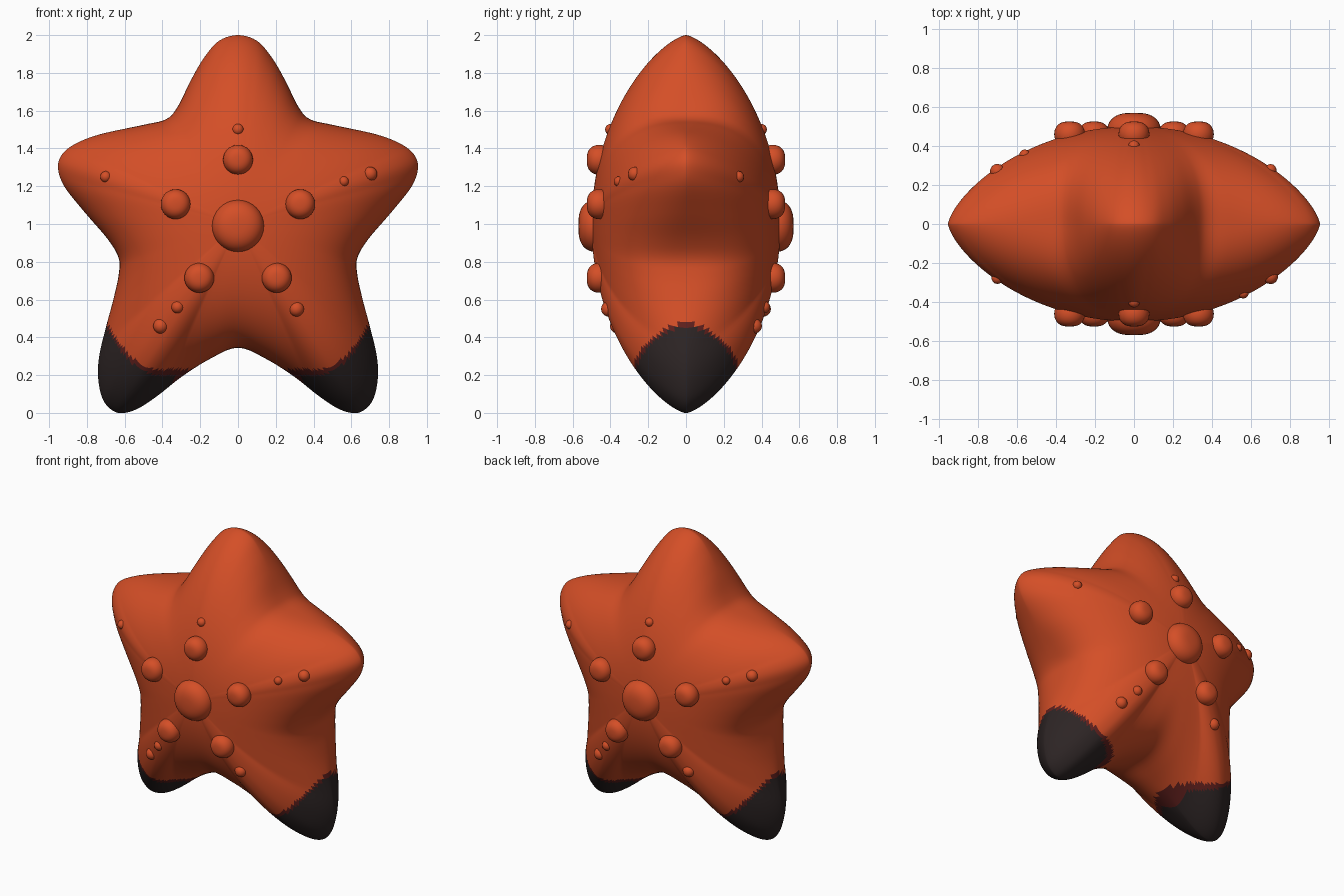
import bpy, bmesh, math
from mathutils import Vector

if "Cube" in bpy.data.objects:
    bpy.data.objects.remove(bpy.data.objects["Cube"])

CZ = 1.0          # height of the star centre
DEPTH = 0.5       # half thickness at the centre
RINGS = 60
STEPS = 5         # outline samples per control point

# right half of the outline (x, z), from top tip down to the crotch
HALF = [(0, 2.0), (.1, 1.97), (.18, 1.88), (.25, 1.76), (.32, 1.62), (.38, 1.555),
        (.5, 1.525), (.73, 1.475), (.86, 1.425), (.93, 1.37), (.953, 1.3), (.92, 1.2),
        (.81, 1.06), (.69, .92), (.632, .82), (.632, .73), (.66, .6), (.7, .45),
        (.735, .3), (.74, .18), (.715, .07), (.66, .01), (.6, 0), (.52, .028),
        (.42, .095), (.3, .19), (.15, .285), (0, .345)]


def material(name, rgb):
    m = bpy.data.materials.new(name)
    m.diffuse_color = (*rgb, 1)
    m.use_nodes = True
    m.node_tree.nodes["Principled BSDF"].inputs["Base Color"].default_value = m.diffuse_color
    return m


ORANGE = material("orange skin", (.66, .077, .02))
BLACK = material("black tips", (.026, .018, .018))
BROWN = material("dark brown band", (.115, .014, .012))


def smooth_outline():
    pts = [Vector(p) for p in HALF + [(-x, z) for x, z in HALF[-2:0:-1]]]
    n, out = len(pts), []
    for i in range(n):
        a, b, c, d = (pts[(i + k) % n] for k in (-1, 0, 1, 2))
        for s in range(STEPS):
            t = s / STEPS
            out.append(.5 * (2 * b + (c - a) * t + (2 * a - 5 * b + 4 * c - d) * t * t
                             + (3 * b - a - 3 * c + d) * t ** 3))
    return out


OUTLINE = smooth_outline()


def half_depth(t, radius):
    # arms taper like a lens, the valleys between them drop off steeply
    k = min(1, max(0, (radius - .62) / .36))
    return DEPTH * max(0, 1 - t * t) ** (.32 + .38 * k)


def surface_y(x, z):
    v = Vector((x, z - CZ))
    if v.length < 1e-4:
        return DEPTH
    edge = max(OUTLINE, key=lambda p: (p - Vector((0, CZ))).normalized().dot(v.normalized()))
    radius = (edge - Vector((0, CZ))).length
    return half_depth(v.length / radius, radius)


def finish(bm, name, mats):
    bmesh.ops.recalc_face_normals(bm, faces=bm.faces[:])
    me = bpy.data.meshes.new(name)
    for f in bm.faces:
        f.smooth = True
    bm.to_mesh(me)
    bm.free()
    for m in mats:
        me.materials.append(m)
    ob = bpy.data.objects.new(name, me)
    bpy.context.collection.objects.link(ob)
    return ob


# puffy star body: rings shrinking from the rim to each pole
bm = bmesh.new()
n = len(OUTLINE)
rim = [bm.verts.new((p.x, 0, p.y)) for p in OUTLINE]
for side in (-1, 1):
    prev = rim
    for j in range(RINGS - 1, 0, -1):
        t = math.sin(j / RINGS * math.pi / 2)
        ring = []
        for p in OUTLINE:
            r = math.hypot(p.x, p.y - CZ)
            ring.append(bm.verts.new((p.x * t, side * half_depth(t, r), CZ + (p.y - CZ) * t)))
        for i in range(n):
            bm.faces.new((prev[i], prev[(i + 1) % n], ring[(i + 1) % n], ring[i]))
        prev = ring
    pole = bm.verts.new((0, side * DEPTH, CZ))
    for i in range(n):
        bm.faces.new((prev[i], prev[(i + 1) % n], pole))

# dark leg tips, with a thin brown band that widens on the inner side
for f in bm.faces:
    c = f.calc_center_median()
    x = abs(c.x)
    limit = .2 + 3.3 * max(0, x - .42) ** 2
    if x > .2 and c.z < limit + .03:
        f.material_index = 1 if (c.z < limit and x > .34) else 2
finish(bm, "star_body", [ORANGE, BLACK, BROWN])


# round flattened studs on the front and back
def stud(name, x, z, radius, top, depth):
    for side, label in ((-1, "front"), (1, "back")):
        bm = bmesh.new()
        bmesh.ops.create_uvsphere(bm, u_segments=32, v_segments=20, radius=1)
        for v in bm.verts:
            r = math.hypot(v.co.x, v.co.y)
            k = radius * (r ** .7 / r if r > 1e-5 else 0)
            v.co = (x + v.co.x * k, side * (top - depth + v.co.z * depth), z + v.co.y * k)
        finish(bm, f"{label}_{name}", [ORANGE])


stud("centre_stud", 0, .99, .138, .57, .09)
for i, (x, z) in enumerate([(0, 1.34), (.33, 1.105), (-.33, 1.105), (.205, .715), (-.205, .715)]):
    stud(f"small_stud_{i}", x, z, .079, .525, .065)

# tiny pimples on the arms; the back is the front turned half way round
PIMPLES = [(-.7, 1.25, .03), (.7, 1.265, .038), (.56, 1.225, .027), (0, 1.5, .03),
           (-.32, .56, .033), (-.41, .46, .04), (.31, .55, .04)]
for side, label in ((-1, "front"), (1, "back")):
    bm = bmesh.new()
    for x, z, r in PIMPLES:
        geo = bmesh.ops.create_uvsphere(bm, u_segments=14, v_segments=10, radius=r)
        y = surface_y(x, z) - r * .35
        bmesh.ops.translate(bm, verts=geo["verts"], vec=(-side * x, side * y, z))
    finish(bm, f"{label}_pimples", [ORANGE])
